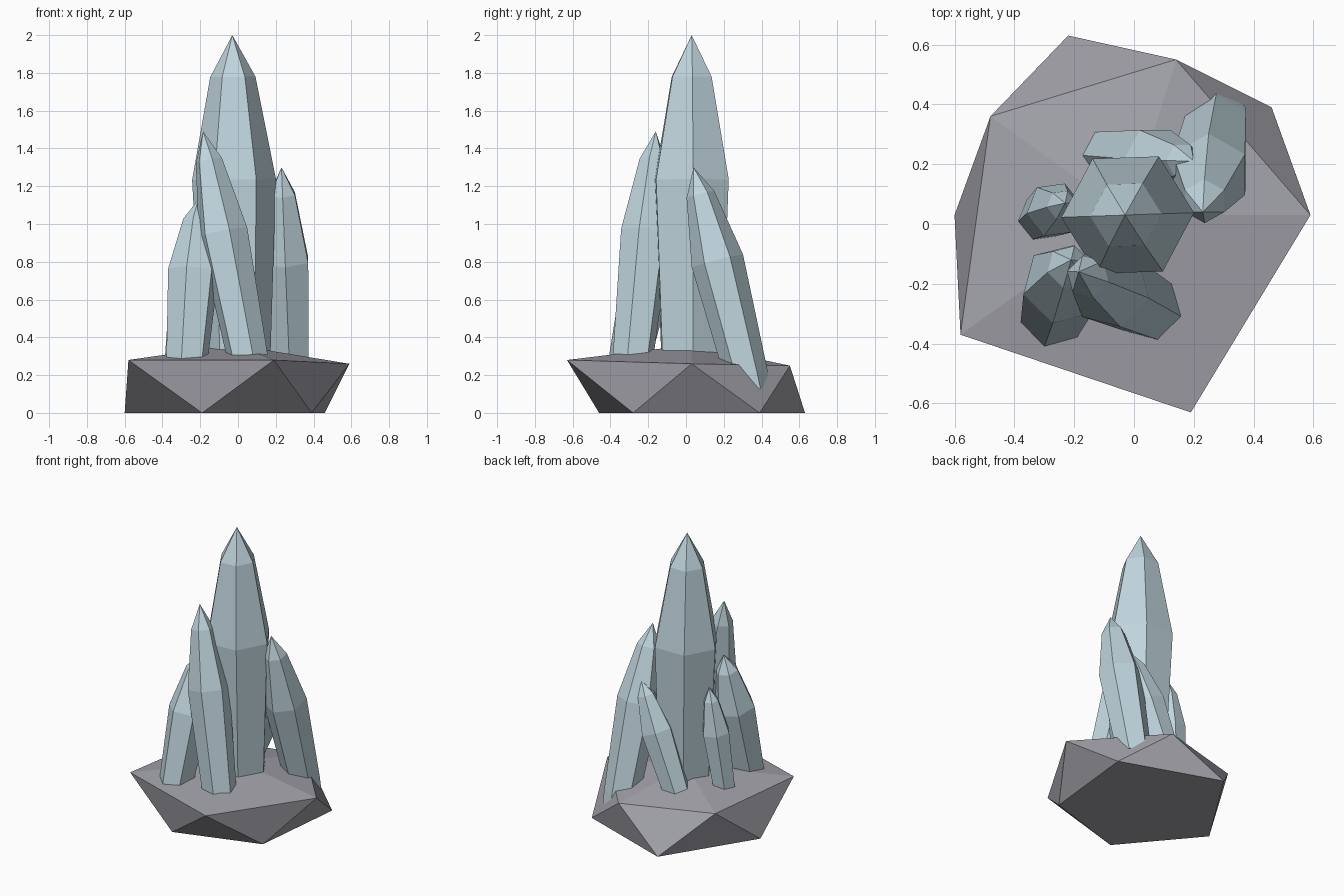
import bpy
import bmesh
from math import radians, cos, sin, pi
from mathutils import Vector

if "Cube" in bpy.data.objects:
    bpy.data.objects.remove(bpy.data.objects["Cube"], do_unlink=True)


def make_material(name, rgb):
    mat = bpy.data.materials.new(name)
    mat.use_nodes = True
    mat.diffuse_color = (*rgb, 1)
    mat.node_tree.nodes["Principled BSDF"].inputs["Base Color"].default_value = (*rgb, 1)
    return mat


def finish(bm, name, mat):
    bmesh.ops.recalc_face_normals(bm, faces=bm.faces)
    mesh = bpy.data.meshes.new(name)
    bm.to_mesh(mesh)
    bm.free()
    mesh.materials.append(mat)
    obj = bpy.data.objects.new(name, mesh)
    bpy.context.collection.objects.link(obj)
    return obj


ice = make_material("pale blue crystal", (0.53, 0.67, 0.73))
stone = make_material("grey stone", (0.36, 0.36, 0.40))


# Rock base: a squat cut stone with a five-sided rim, foot and low peak
def rock():
    rim = [(0.59, 0.03, 0.26), (0.14, 0.55, 0.25), (-0.48, 0.36, 0.27),
           (-0.58, -0.37, 0.28), (0.19, -0.63, 0.28)]
    foot = [(0.46, 0.39), (-0.22, 0.63), (-0.60, 0.03), (-0.19, -0.46), (0.39, -0.28)]
    bm = bmesh.new()
    top = [bm.verts.new(p) for p in rim]
    low = [bm.verts.new((x, y, 0)) for x, y in foot]
    peak = bm.verts.new((-0.02, 0.03, 0.36))
    for i in range(5):
        j = (i + 1) % 5
        bm.faces.new((top[i], top[j], peak))
        bm.faces.new((top[i], low[i], top[j]))
        bm.faces.new((low[i], low[j], top[j]))
    bm.faces.new(low[::-1])
    finish(bm, "rock_base", stone)


# Crystal: six-sided shaft that swells, narrows and ends in a point
def crystal(name, base, tip, radius, twist):
    base, tip = Vector(base), Vector(tip)
    axis = tip - base
    turn = Vector((0, 0, 1)).rotation_difference(axis)
    # share of the length, share of the widest radius
    profile = [(-0.08, 0.77), (0, 0.82), (0.55, 1.0), (0.87, 0.54)]
    bm = bmesh.new()
    rings = []
    for along, wide in profile:
        ring = []
        for k in range(6):
            a = radians(twist) + k * pi / 3
            offset = Vector((cos(a), sin(a), 0)) * radius * wide
            ring.append(bm.verts.new(base + axis * along + turn @ offset))
        rings.append(ring)
    point = bm.verts.new(tip)
    bm.faces.new(rings[0][::-1])
    for k in range(6):
        n = (k + 1) % 6
        for lower, upper in zip(rings, rings[1:]):
            bm.faces.new((lower[k], lower[n], upper[n], upper[k]))
        bm.faces.new((rings[-1][k], rings[-1][n], point))
    finish(bm, name, ice)


rock()
crystal("main_crystal", (-0.01, 0.03, 0.30), (-0.03, 0.03, 2.0), 0.222, 2)
crystal("front_crystal", (0.05, -0.28, 0.30), (-0.185, -0.16, 1.49), 0.135, -15)
crystal("left_side_crystal", (0.275, 0.32, 0.20), (0.23, 0.04, 1.30), 0.14, 30)
crystal("right_front_crystal", (-0.27, -0.30, 0.28), (-0.21, -0.12, 1.13), 0.138, 15)
crystal("right_small_crystal", (-0.31, 0.02, 0.29), (-0.23, 0.07, 0.98), 0.095, 8)
crystal("back_crystal", (-0.09, 0.23, 0.27), (0.20, 0.21, 0.97), 0.11, 0)
